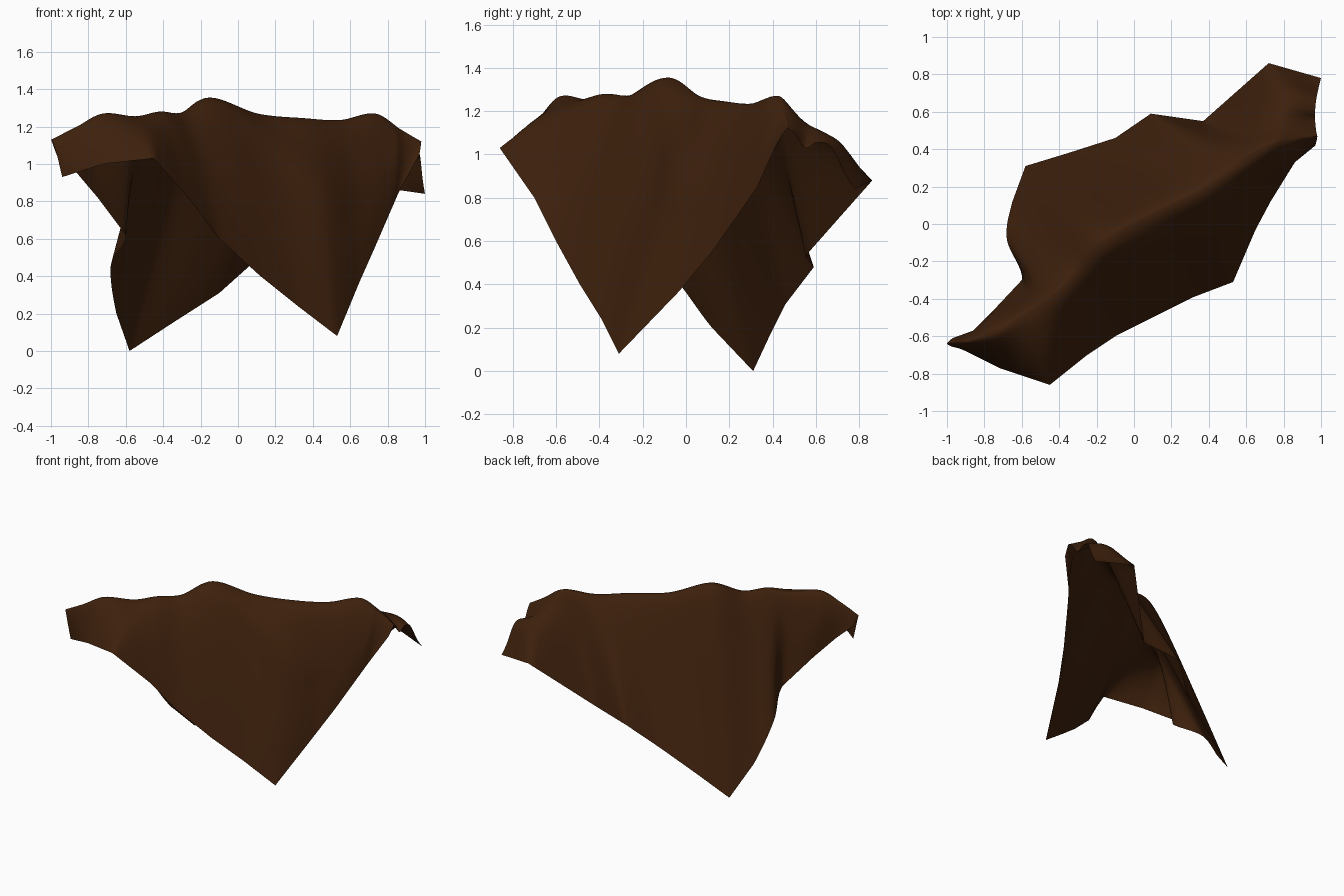
import bpy, bmesh, math
from mathutils import Vector

if "Cube" in bpy.data.objects:
    bpy.data.objects.remove(bpy.data.objects["Cube"])

# Draped cloth: a rounded crest with a front and a back panel hanging from it.
# Matching stations run from the left end to the right end.
RIDGE = [(-1, -.64, 1.13), (-.86, -.62, 1.20), (-.72, -.57, 1.27), (-.55, -.46, 1.255),
         (-.42, -.37, 1.28), (-.30, -.24, 1.275), (-.15, -.08, 1.355), (.10, .06, 1.27),
         (.35, .18, 1.245), (.55, .31, 1.235), (.73, .43, 1.27), (.86, .46, 1.19), (.98, .47, 1.12)]
FRONT = [(-.94, -.66, .93), (-.83, -.715, .965), (-.72, -.77, 1.0), (-.45, -.86, 1.03),
         (-.25, -.70, .80), (-.10, -.60, .60), (.12, -.49, .40), (.32, -.39, .24),
         (.53, -.31, .08), (.65, -.03, .37), (.73, .12, .55), (.86, .33, .85), (.97, .42, 1.05)]
BACK = [(-.97, -.61, 1.05), (-.86, -.57, .95), (-.75, -.46, .82), (-.60, -.30, .62),
        (-.68, -.08, .46), (-.65, .12, .20), (-.58, .31, 0), (-.35, .38, .15),
        (-.10, .46, .31), (.09, .59, .48), (.37, .55, .53), (.72, .86, .88), (1.0, .78, .84)]

SUB, ROWS = 8, 24
N = len(RIDGE) - 1


def linear(pts, u):
    i = min(int(u), N - 1)
    return Vector(pts[i]).lerp(Vector(pts[i + 1]), u - i)


def smooth(pts, u):
    """Catmull-Rom curve through the stations."""
    i = min(int(u), N - 1)
    t = u - i
    a, b, c, d = (Vector(pts[max(0, min(N, k))]) for k in (i - 1, i, i + 1, i + 2))
    return 0.5 * (2 * b + (c - a) * t + (2 * a - 5 * b + 4 * c - d) * t ** 2
                  + (3 * b - a - 3 * c + d) * t ** 3)


def bump(x, mid, width):
    return math.exp(-((x - mid) / width) ** 2)


def cloth_point(u, v, edge, back):
    """Point at station u, a fraction v of the way from crest to hem."""
    top = smooth(RIDGE, u)
    k = 0 if back and 3 <= u <= 5 else v ** 3                 # crisp hem, soft inside
    hem = smooth(edge, u) * (1 - k) + linear(edge, u) * k
    size = (hem - top).length
    long = min(1, max(0, (size - .4) / .5))                   # 0 on end flaps, 1 on panels
    a = 0.08 + 0.12 * long
    w = (math.sqrt(v * v + a * a) - a) / (math.sqrt(1 + a * a) - a)   # rounded crest
    p = top.lerp(hem, v)
    p.z = top.z + (hem.z - top.z) * w
    out = Vector((-.5, .86, 0)) * (1 if back else -1)
    # shoulders push outward: end flaps and front panel most, back panel hangs flat
    flap = 0.045 * min(1, size / .45) ** 2
    panel = -0.012 if back else 0.032
    p += out * (flap + (panel - flap) * long) * math.sin(math.pi * v ** 0.7)
    if back:
        # crumpled fold at the right end
        e = bump(u, N, .9)
        p.z += e * (0.06 * bump(v, .55, .2) - 0.06 * bump(v, .17, .1))
    else:
        # crease falling from the peak to the right
        p += out * 0.015 * bump(u, 5.9 + 5 * v, .6) * math.sin(math.pi * min(1, v * 1.6))
    return p


# Sheet mesh
bm = bmesh.new()
rows = [-(1 - j / ROWS) ** 1.5 for j in range(ROWS)] + [(j / ROWS) ** 1.5 for j in range(ROWS + 1)]
grid = []
for i in range(N * SUB + 1):
    u = i / SUB
    grid.append([bm.verts.new(cloth_point(u, abs(s), BACK if s > 0 else FRONT, s > 0)) for s in rows])
for i in range(N * SUB):
    for j in range(len(rows) - 1):
        bm.faces.new((grid[i][j], grid[i + 1][j], grid[i + 1][j + 1], grid[i][j + 1]))

for f in bm.faces:
    f.smooth = True
# stand on the ground plane
low = min(v.co.z for v in bm.verts)
for v in bm.verts:
    v.co.z -= low
mesh = bpy.data.meshes.new("draped_cloth")
bm.to_mesh(mesh)
bm.free()

# Colour
brown = bpy.data.materials.new("dark brown cloth")
brown.diffuse_color = (0.047, 0.0145, 0.0037, 1)
brown.use_nodes = True
brown.node_tree.nodes["Principled BSDF"].inputs["Base Color"].default_value = brown.diffuse_color
mesh.materials.append(brown)
cloth = bpy.data.objects.new("draped_cloth", mesh)
bpy.context.collection.objects.link(cloth)
